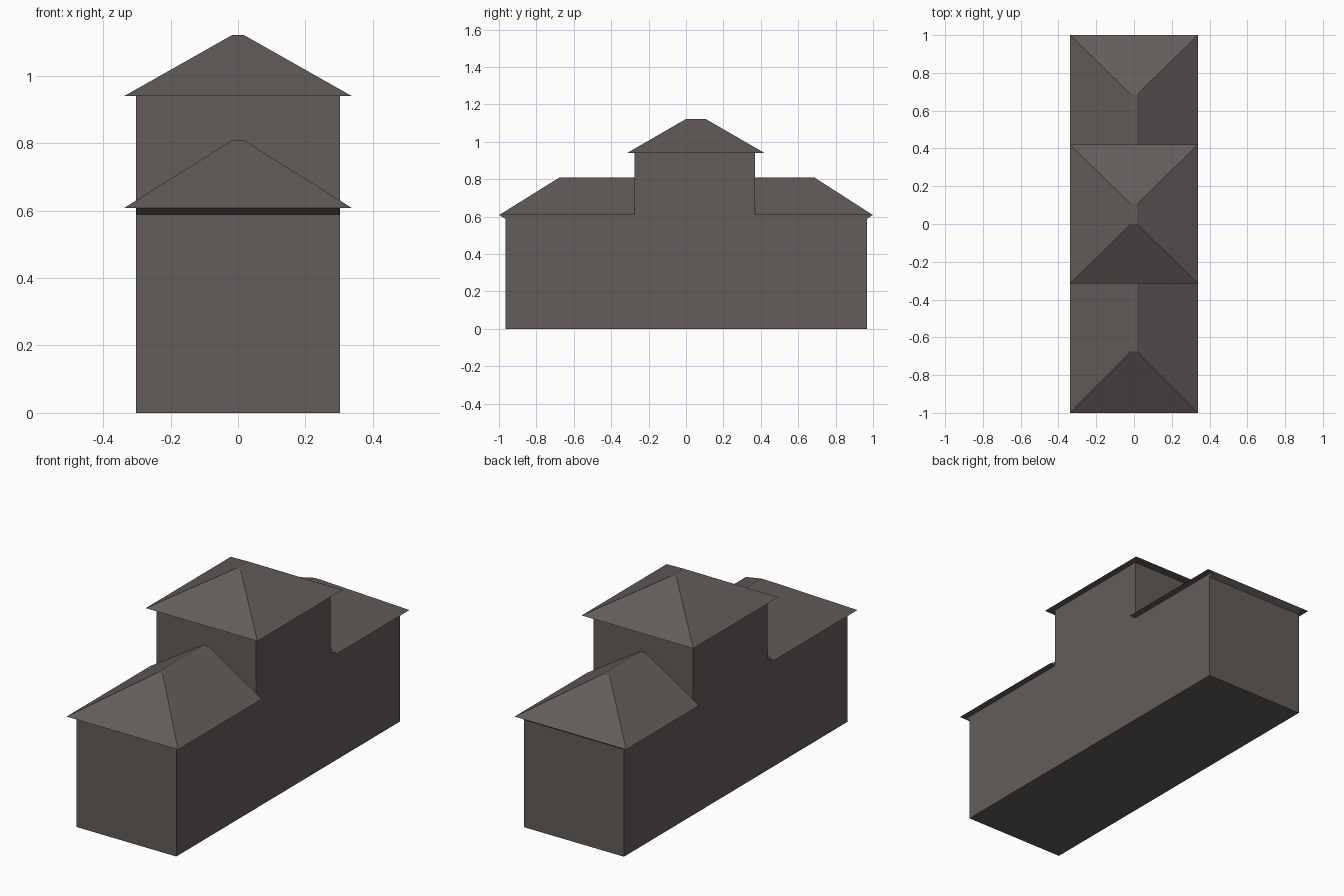
import bpy

if "Cube" in bpy.data.objects:
    bpy.data.objects.remove(bpy.data.objects["Cube"])

mat = bpy.data.materials.new("grey brown")
mat.diffuse_color = (0.125, 0.107, 0.103, 1)
mat.use_nodes = True
mat.node_tree.nodes["Principled BSDF"].inputs["Base Color"].default_value = mat.diffuse_color


def make(name, verts, faces):
    me = bpy.data.meshes.new(name)
    me.from_pydata(verts, [], faces)
    me.materials.append(mat)
    ob = bpy.data.objects.new(name, me)
    bpy.context.collection.objects.link(ob)
    return ob


def roof(name, y0, y1, z0, ry0, ry1, z1, half=0.338, ridge=0.016):
    """Hipped roof: eave rectangle below, narrow flat ridge above."""
    verts = [(-half, y0, z0), (half, y0, z0), (half, y1, z0), (-half, y1, z0),
             (-ridge, ry0, z1), (ridge, ry0, z1), (ridge, ry1, z1), (-ridge, ry1, z1)]
    faces = [(3, 2, 1, 0), (4, 5, 6, 7)]
    faces += [(i, (i + 1) % 4, (i + 1) % 4 + 4, i + 4) for i in range(4)]
    return make(name, verts, faces)


# Walls: side profile (y, z) of wings and tower extruded across the width,
# with sloping soffits under the end eaves
profile = [(-0.965, 0), (0.968, 0), (0.968, 0.588), (0.998, 0.608), (0.37, 0.608),
           (0.37, 0.94), (-0.275, 0.94), (-0.275, 0.608), (-0.998, 0.608), (-0.965, 0.588)]
n = len(profile)
verts = [(x, y, z) for x in (-0.302, 0.302) for y, z in profile]
faces = [tuple(reversed(range(n))), tuple(range(n, 2 * n))]
faces += [(i, (i + 1) % n, (i + 1) % n + n, i + n) for i in range(n)]
make("walls", verts, faces)

# Roofs: two wings butting against the tower, and the tower cap
roof("front_wing_roof", -1.0, -0.275, 0.608, -0.675, -0.275, 0.81)
roof("back_wing_roof", 0.37, 1.0, 0.608, 0.37, 0.685, 0.81)
roof("tower_roof", -0.315, 0.42, 0.94, 0.0, 0.105, 1.122)
